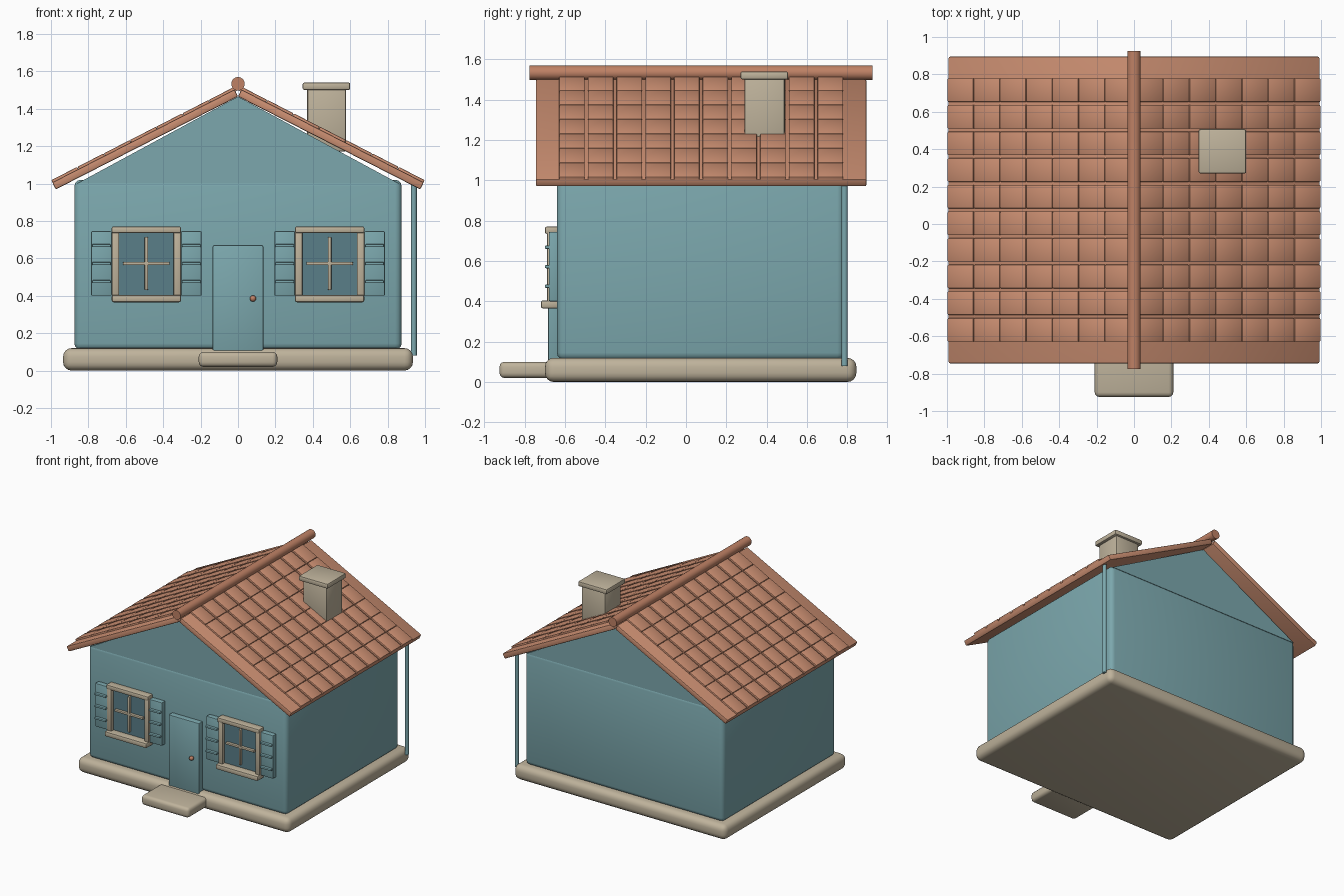
import bpy, bmesh, math
from mathutils import Matrix, Vector

cube = bpy.data.objects.get("Cube")
if cube:
    bpy.data.objects.remove(cube, do_unlink=True)


def material(name, rgb):
    m = bpy.data.materials.new(name)
    m.use_nodes = True
    m.diffuse_color = (*rgb, 1)
    m.node_tree.nodes["Principled BSDF"].inputs["Base Color"].default_value = (*rgb, 1)
    return m


TEAL = material("teal_paint", (0.20, 0.39, 0.42))
GLASS = material("dark_glass", (0.10, 0.21, 0.25))
STONE = material("warm_stone", (0.52, 0.45, 0.33))
CLAY = material("terracotta", (0.59, 0.27, 0.165))
RIDGE = material("dark_terracotta", (0.52, 0.22, 0.13))


def finish(name, bm, mat):
    """Turn a bmesh into a shaded, coloured object."""
    bmesh.ops.recalc_face_normals(bm, faces=bm.faces)
    me = bpy.data.meshes.new(name)
    bm.to_mesh(me)
    bm.free()
    me.materials.append(mat)
    me.shade_smooth()
    me.set_sharp_from_angle(angle=math.radians(35))
    ob = bpy.data.objects.new(name, me)
    bpy.context.collection.objects.link(ob)
    return ob


def box(name, x, y, z, mat, bevel=0.0, segments=2):
    """Box from (min, max) ranges with rounded edges."""
    bm = bmesh.new()
    size = Vector(r[1] - r[0] for r in (x, y, z))
    mid = Vector((r[0] + r[1]) / 2 for r in (x, y, z))
    bmesh.ops.create_cube(bm, size=1, matrix=Matrix.Translation(mid) @ Matrix.Diagonal((*size, 1)))
    if bevel:
        bmesh.ops.bevel(bm, geom=bm.edges[:], offset=bevel, segments=segments,
                        profile=0.5, affect='EDGES')
    return finish(name, bm, mat)


def span(centre, width):
    return (centre - width / 2, centre + width / 2)


# Base and entrance step
box("foundation", (-0.935, 0.935), (-0.70, 0.845), (0, 0.12), STONE, 0.045, 4)
box("front_step", (-0.21, 0.21), (-0.925, -0.60), (0.02, 0.10), STONE, 0.025, 3)

# Walls and gable
FRONT, BACK = -0.64, 0.785
box("walls", (-0.875, 0.875), (FRONT, BACK), (0.11, 1.02), TEAL, 0.035, 3)
bm = bmesh.new()
outline = [(-0.86, 1.0), (0.86, 1.0), (0, 1.465)]
face = bm.faces.new([bm.verts.new((x, FRONT, z)) for x, z in outline])
ext = bmesh.ops.extrude_face_region(bm, geom=[face])
bmesh.ops.translate(bm, vec=(0, BACK - FRONT, 0),
                    verts=[g for g in ext["geom"] if isinstance(g, bmesh.types.BMVert)])
finish("gable", bm, TEAL)

# Door and knob
box("door", (-0.135, 0.135), (-0.685, -0.62), (0.10, 0.67), TEAL, 0.008)
bm = bmesh.new()
bmesh.ops.create_uvsphere(bm, u_segments=16, v_segments=10, radius=0.017,
                          matrix=Matrix.Translation((0.08, -0.70, 0.385)))
finish("door_knob", bm, RIDGE)

# Windows with shutters
for side, cx in (("right", -0.49), ("left", 0.49)):
    n = side + "_window_"
    outer, inner = span(cx, 0.37), span(cx, 0.29)
    depth = (-0.70, -0.63)
    box(n + "pane", inner, (-0.66, -0.63), (0.40, 0.74), GLASS)
    box(n + "header", outer, depth, (0.735, 0.77), STONE, 0.008)
    box(n + "sill", outer, (-0.72, -0.63), (0.365, 0.405), STONE, 0.01)
    for i, edge in enumerate((outer[0], inner[1])):
        box(f"{n}jamb_{i + 1}", (edge, edge + 0.04), (-0.69, -0.63), (0.39, 0.75), STONE, 0.008)
    box(n + "upright_bar", span(cx, 0.018), (-0.68, -0.65), (0.43, 0.715), STONE, 0.005)
    box(n + "cross_bar", span(cx, 0.25), (-0.68, -0.65), span(0.572, 0.018), STONE, 0.005)
    for i, sx in enumerate((cx - 0.24, cx + 0.24)):
        s = f"{side}_shutter_{i + 1}"
        box(s, span(sx, 0.11), (-0.68, -0.63), (0.40, 0.745), TEAL, 0.006)
        for j, z in enumerate((0.475, 0.572, 0.668)):
            box(f"{s}_slat_{j + 1}", span(sx, 0.10), (-0.70, -0.67), span(z, 0.016), TEAL, 0.005)

# Roof slabs and tiles, built flat and tilted from the ridge
PITCH = math.radians(27)
LENGTH = 1.094
ROOF_Y = (-0.745, 0.895)
STEP_X, STEP_Y, ROWS, COLUMNS = 0.1575, 0.1424, 7, 10
for side, turn in (("left", 0), ("right", math.pi)):
    tilt = Matrix.Rotation(PITCH, 4, 'Y')
    mid_y = sum(ROOF_Y) / 2
    place = Matrix.Translation((0, mid_y, 1.465)) @ Matrix.Rotation(turn, 4, 'Z') @ tilt
    half = (ROOF_Y[1] - ROOF_Y[0]) / 2
    slab = box(side + "_roof_slab", (0, LENGTH), (-half, half), (0, 0.042), CLAY, 0.008)
    x0 = LENGTH - ROWS * STEP_X
    y0 = -COLUMNS * STEP_Y / 2
    tiles = box(side + "_roof_tiles", (x0, x0 + STEP_X - 0.002),
                (y0 + 0.008, y0 + STEP_Y - 0.008), (0.03, 0.055), CLAY, 0.005)
    for count, offset in ((ROWS, (STEP_X, 0, 0)), (COLUMNS, (0, STEP_Y, 0))):
        array = tiles.modifiers.new("Array", 'ARRAY')
        array.count = count
        array.use_relative_offset = False
        array.use_constant_offset = True
        array.constant_offset_displace = offset
    slab.matrix_world = place
    tiles.matrix_world = place

# Ridge roll
bm = bmesh.new()
bmesh.ops.create_cone(bm, cap_ends=True, segments=24, radius1=0.036, radius2=0.036, depth=1.70,
                      matrix=Matrix.Translation((0, 0.075, 1.533)) @ Matrix.Rotation(math.pi / 2, 4, 'X'))
finish("roof_ridge", bm, RIDGE)

# Chimney
box("chimney_shaft", (0.37, 0.577), (0.29, 0.49), (1.17, 1.51), STONE, 0.01)
box("chimney_cap", (0.345, 0.60), (0.27, 0.507), (1.50, 1.54), STONE, 0.01)

# Drainpipe at the back left corner
bm = bmesh.new()
bmesh.ops.create_cone(bm, cap_ends=True, segments=16, radius1=0.016, radius2=0.016, depth=0.92,
                      matrix=Matrix.Translation((0.94, 0.786, 0.54)))
finish("drainpipe", bm, TEAL)
